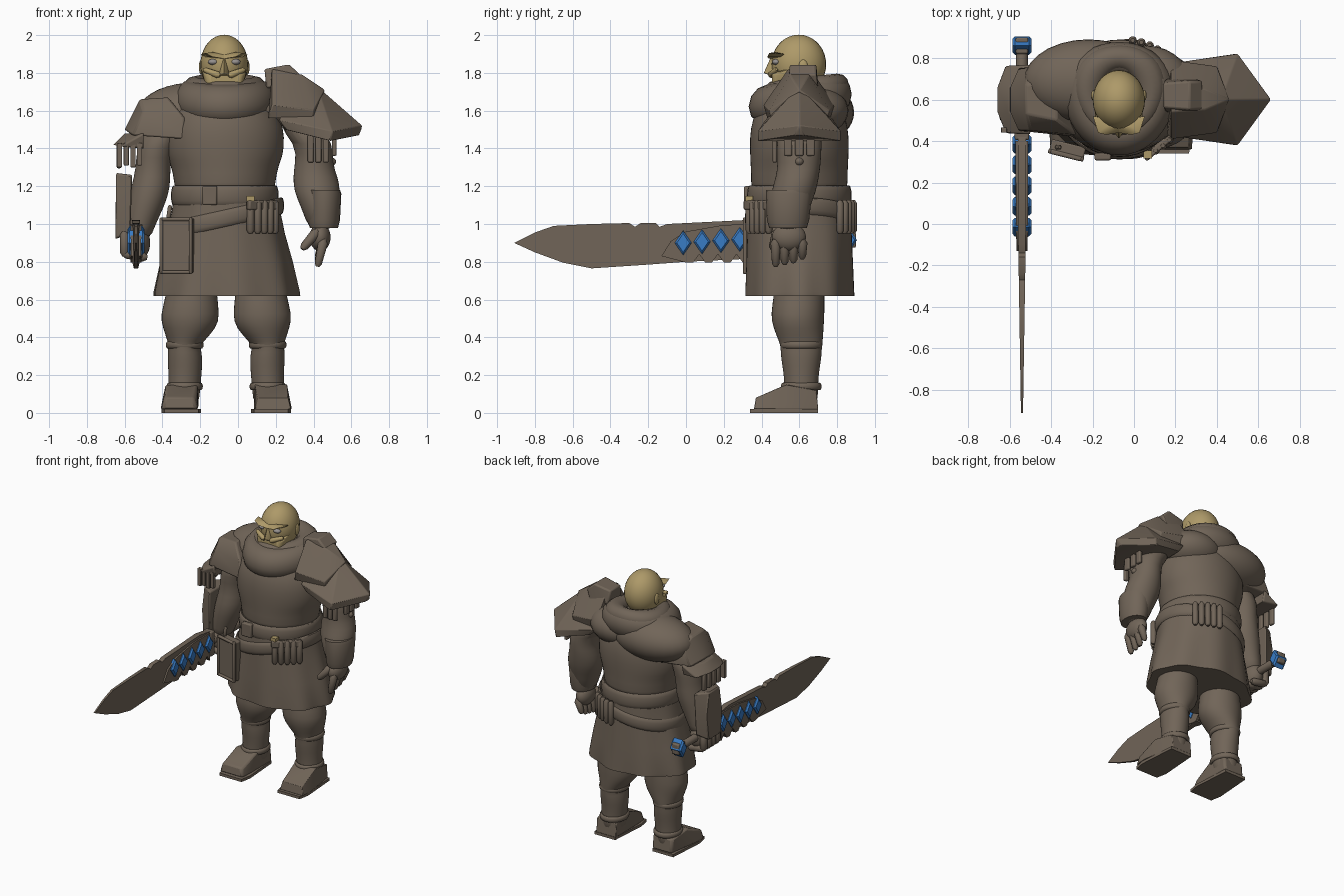
import bpy, bmesh
from math import sin, cos, pi, radians
from mathutils import Vector, Matrix

if "Cube" in bpy.data.objects:
    bpy.data.objects.remove(bpy.data.objects["Cube"], do_unlink=True)


def material(name, r, g, b):
    m = bpy.data.materials.new(name)
    m.use_nodes = True
    m.diffuse_color = (r, g, b, 1)
    m.node_tree.nodes["Principled BSDF"].inputs["Base Color"].default_value = (r, g, b, 1)
    return m


leather = material("brown leather", 0.165, 0.13, 0.098)
skin = material("tan skin", 0.42, 0.32, 0.14)
gem = material("blue crystal", 0.04, 0.2, 0.56)
eye_mat = material("grey eye", 0.3, 0.28, 0.27)
parts = []


def add(name, bm, mat=leather, bevel=0.0, subdiv=0):
    bmesh.ops.recalc_face_normals(bm, faces=bm.faces)
    mesh = bpy.data.meshes.new(name)
    bm.to_mesh(mesh)
    bm.free()
    mesh.materials.append(mat)
    ob = bpy.data.objects.new(name, mesh)
    bpy.context.collection.objects.link(ob)
    if bevel:
        mod = ob.modifiers.new("Bevel", "BEVEL")
        mod.width, mod.segments, mod.limit_method = bevel, 2, "ANGLE"
    if subdiv:
        ob.modifiers.new("Subdivision", "SUBSURF").levels = subdiv
        ob.modifiers[-1].render_levels = subdiv
    parts.append(ob)
    return ob


def bridge(bm, loops, closed=False):
    n = len(loops[0])
    for i in range(len(loops) if closed else len(loops) - 1):
        a, b = loops[i], loops[(i + 1) % len(loops)]
        for j in range(n):
            k = (j + 1) % n
            bm.faces.new((a[j], a[k], b[k], b[j]))


def loft(name, rings, mat=leather, n=20, folds=0.0, subdiv=1, matrix=None):
    """Stack of ellipses given as (z, x, y, x radius, y radius)."""
    bm, loops = bmesh.new(), []
    for i, (z, x, y, rx, ry) in enumerate(rings):
        f = folds * i / len(rings)
        loops.append([])
        for j in range(n):
            a = 2 * pi * j / n
            s = 1 + f * cos(a * 9) + f * sin(a * 5) / 2
            loops[-1].append(bm.verts.new((x + rx * s * cos(a), y + ry * s * sin(a), z)))
    bridge(bm, loops)
    bm.faces.new(loops[0])
    bm.faces.new(loops[-1])
    if matrix:
        bm.transform(matrix)
    return add(name, bm, mat, subdiv=subdiv)


def capsule(name, p, q, r, r2=None, mat=leather):
    p, q = Vector(p), Vector(q)
    d, r2 = q - p, r2 or r
    rings = [(-r * 0.8, r * 0.5), (0, r), (d.length, r2), (d.length + r2 * 0.8, r2 * 0.5)]
    m = Matrix.Translation(p) @ d.to_track_quat("Z", "Y").to_matrix().to_4x4()
    return loft(name, [(z, 0, 0, s, s) for z, s in rings], mat, 10, subdiv=0, matrix=m)


def ball(name, centre, size, mat=leather):
    bm = bmesh.new()
    bmesh.ops.create_uvsphere(bm, u_segments=28, v_segments=18, radius=1)
    bm.transform(Matrix.Translation(centre) @ Matrix.Diagonal((*size, 1)))
    return add(name, bm, mat)


def hull(name, points, mat=leather, bevel=0.0):
    bm = bmesh.new()
    for p in points:
        bm.verts.new(p)
    res = bmesh.ops.convex_hull(bm, input=bm.verts)
    loose = [v for v in bm.verts if not v.link_faces]
    bmesh.ops.delete(bm, geom=loose, context="VERTS")
    return add(name, bm, mat, bevel)


def box(name, centre, half, turn=0.0, mat=leather, bevel=0.008):
    bm = bmesh.new()
    bmesh.ops.create_cube(bm, size=2)
    bm.transform(Matrix.Translation(centre) @ Matrix.Rotation(radians(turn), 4, "Z")
                 @ Matrix.Diagonal((*half, 1)))
    return add(name, bm, mat, bevel)


def hoop(name, centre, rx, ry, w, h, slope_x=0.0, slope_y=0.0, wobble=0.0):
    bm, loops = bmesh.new(), []
    for i in range(40):
        a = 2 * pi * i / 40
        ww = w * (1 + wobble * sin(3 * a))
        loops.append([])
        for j in range(12):
            b = 2 * pi * j / 12
            x, y = (rx + ww * cos(b)) * cos(a), (ry + ww * cos(b)) * sin(a)
            z = h * sin(b) + slope_x * x + slope_y * y
            loops[-1].append(bm.verts.new(Vector(centre) + Vector((x, y, z))))
    bridge(bm, loops, closed=True)
    return add(name, bm)


CX, CY = -0.07, 0.6

# Torso, kilt and belts
loft("torso", [(z, CX, CY, rx, ry) for z, rx, ry in (
    (1.12, .27, .26), (1.22, .265, .255), (1.32, .29, .26), (1.36, .31, .262), (1.46, .32, .265),
    (1.56, .3, .25), (1.66, .22, .2), (1.75, .1, .1))], n=28)
loft("kilt", [(z, CX + 0.005, CY, rx, ry) for z, rx, ry in (
    (1.2, .27, .265), (1.08, .285, .27), (.95, .31, .275), (.8, .35, .28),
    (.64, .385, .285), (.62, .385, .285))], n=72, folds=0.03, subdiv=0)
hoop("main_belt", (CX, CY, 1.15), 0.27, 0.262, 0.015, 0.055)
hoop("slung_belt", (CX, CY, 1.03), 0.3, 0.275, 0.014, 0.045, slope_x=0.22)
box("belt_buckle", (-0.15, 0.325, 1.15), (0.04, 0.018, 0.05))

# Belt vials, front and back
for side, start in (("front", -66), ("back", 48)):
    for i in range(5):
        a = radians(start + 8 * i)
        x, y = CX + 0.01 + 0.31 * cos(a), CY + 0.29 * sin(a)
        capsule(f"{side}_vial", (x, y, 0.965), (x, y, 1.11), 0.02)
        if side == "front" and i == 0:
            box("vial_cap", (x, y, 1.135), (0.02, 0.02, 0.012), mat=skin, bevel=0)
a = radians(-50)
box("vial_strap", (CX + 0.31 * cos(a), CY + 0.29 * sin(a), 1.1), (0.1, 0.015, 0.025), 40)

# Hip case with a raised frame
box("hip_case", (-0.32, 0.36, 0.885), (0.085, 0.03, 0.145), -14)
for dx in (-1, 1):
    box("case_side", (-0.328 + dx * 0.077, 0.332 - dx * 0.019, 0.885), (0.009, 0.012, 0.15), -14)
for z in (0.745, 1.025):
    box("case_rail", (-0.328, 0.332, z), (0.08, 0.012, 0.01), -14)
capsule("case_loop", (-0.37, 0.37, 1.02), (-0.36, 0.37, 1.09), 0.012)

# Hood rolled around the neck, mantle over the back and right shoulder
hoop("hood_roll", (CX, 0.61, 1.655), 0.175, 0.18, 0.093, 0.105, slope_y=0.12, wobble=0.06)
hoop("hood_upper_fold", (CX, 0.64, 1.71), 0.155, 0.16, 0.07, 0.07, slope_y=0.1, wobble=0.1)
ball("mantle", (-0.22, 0.69, 1.59), (0.31, 0.2, 0.16))
ball("mantle_left", (0.06, 0.66, 1.6), (0.22, 0.2, 0.14))

# Head and face
HX = -0.073
ball("cranium", (HX, 0.597, 1.845), (0.126, 0.145, 0.157), skin)
loft("neck", [(1.6, HX, .6, .09, .09), (1.8, HX, .6, .09, .1)], skin, subdiv=0)
hull("jaw", [(HX + s * x, y, z) for s in (-1, 1) for x, y, z in (
    (.085, .455, 1.7), (.1, .6, 1.72), (.115, .49, 1.8), (.118, .62, 1.84), (.09, .455, 1.8))],
     skin, 0.015)
hull("throat_beard", [(HX + s * x, y, z) for s in (-1, 1) for x, y, z in (
    (.05, .385, 1.69), (.055, .47, 1.72), (.03, .37, 1.665), (.03, .46, 1.65))], skin)
hull("nose", [(HX, .45, 1.89), (HX, .41, 1.8), (HX - .03, .45, 1.785), (HX + .03, .45, 1.785),
              (HX, .5, 1.89)], skin, 0.004)
box("mouth_ridge", (HX, 0.455, 1.735), (0.05, 0.012, 0.009), mat=skin)
box("chin", (HX, 0.457, 1.71), (0.045, 0.014, 0.014), mat=skin)
for s in (-1, 1):
    hull("brow", [(HX + s * x, y, z) for x, y, z in (
        (0, .44, 1.875), (0, .46, 1.895), (.1, .44, 1.905), (.125, .52, 1.9), (.1, .5, 1.885),
        (.06, .43, 1.885), (.06, .47, 1.91), (0, .5, 1.88))], skin)
    ball("eye", (HX + s * 0.058, 0.478, 1.858), (0.028, 0.022, 0.016), eye_mat)
    capsule("cheek", (HX + s * .035, .45, 1.79), (HX + s * .1, .475, 1.815), 0.018, 0.014, skin)
    ball("ear", (HX + s * 0.122, 0.62, 1.83), (0.012, 0.025, 0.04), skin)

# Legs and boots
for s, label, x0 in ((-1, "right", -0.255), (1, "left", 0.13)):
    loft(label + "_leg", [(z, x0 + s * dx, y, rx, ry) for z, dx, y, rx, ry in (
        (.75, -.01, .6, .13, .13), (.62, -.01, .6, .135, .135), (.52, 0, .59, .16, .145),
        (.45, 0, .595, .145, .135), (.37, .025, .61, .09, .115), (.345, .03, .61, .085, .11),
        (.3, .025, .61, .095, .11), (.2, .025, .61, .088, .092), (.12, .03, .61, .085, .09),
        (.03, .035, .61, .085, .09))])
    for z, r in ((.36, .088), (.14, .084)):
        hoop(label + "_boot_cuff", (x0 + s * .027, .61, z), r, r + .012, .012, .02)
    fx = x0 + s * 0.045
    hull(label + "_foot", [(fx + d * x + s * lean, y, z) for d in (-1, 1) for x, y, z, lean in (
        (.095, .36, .02, .01), (.08, .37, .08, .01), (.075, .47, .115, 0), (.085, .53, .15, 0),
        (.08, .69, .12, -.01), (.08, .7, .02, -.01), (.1, .45, .02, .01))], bevel=0.025)
    hull(label + "_sole", [(fx + d * x, y, z) for d in (-1, 1) for z in (0, .02) for x, y in (
        (.09, .34), (.105, .42), (.085, .7))])

# Right arm gripping the sword
loft("right_arm", [(1.52, -.39, .6, .1, .11), (1.4, -.44, .6, .1, .12), (1.3, -.45, .6, .09, .1),
                   (1.2, -.46, .59, .105, .115), (1.1, -.485, .58, .1, .105),
                   (.98, -.52, .58, .075, .085), (.92, -.53, .58, .07, .08)])
hull("right_bracer", [(x, y, z) for x, w, z in (
    (-.645, .06, 1.27), (-.56, .12, 1.26), (-.65, .07, .92), (-.57, .11, .95), (-.645, .09, 1.1))
    for y in (.59 - w, .59 + w)], bevel=0.01)
ball("right_fist", (-0.535, 0.58, 0.9), (0.07, 0.1, 0.095))
for i in range(4):
    y = 0.5 + 0.05 * i
    capsule("right_finger", (-.6, y, .94), (-.6, y, .85), .026)
    capsule("right_fingertip", (-.59, y, .84), (-.5, y, .825), .025)

# Right shoulder plates and hanging tabs
hull("right_shoulder_plate", [(x, CY + s * w, z) for s in (-1, 1) for x, w, z in (
    (-.6, .06, 1.5), (-.56, .15, 1.47), (-.52, .07, 1.66), (-.37, .1, 1.67), (-.28, .17, 1.56),
    (-.28, .18, 1.45), (-.5, .15, 1.6))], bevel=0.01)
hull("right_lower_plate", [(x, CY + s * w, z) for s in (-1, 1) for x, w, z in (
    (-.66, .06, 1.42), (-.62, .165, 1.41), (-.6, .06, 1.48), (-.5, .17, 1.48), (-.5, .15, 1.4))],
     bevel=0.008)
for i in range(4):
    hull("right_tab", [(x, y, z) for x in (-.64 + .035 * i, -.613 + .035 * i)
                       for y in (.44, .465) for z in (1.3 + .01 * (i % 2), 1.43)], bevel=.004)
    box("right_side_tab", (-.63, .52 + .055 * i, 1.36), (.012, .02, .065))

# Left arm, bracer and hand
loft("left_arm", [(1.55, .3, .6, .12, .12), (1.42, .41, .6, .1, .12), (1.32, .4, .6, .1, .115),
                  (1.25, .41, .59, .12, .115), (1.17, .42, .57, .125, .12), (1.1, .43, .55, .1, .11),
                  (.95, .44, .54, .06, .08)])
loft("left_bracer", [(1.18, .45, .545, .09, .12), (1.16, .455, .545, .092, .122),
                     (1.02, .455, .54, .085, .112), (.98, .455, .54, .075, .1)], subdiv=0)
ball("left_elbow_stud", (.44, .6, 1.33), (.08, .035, .035))
ball("left_palm", (0.435, 0.545, 0.93), (0.055, 0.09, 0.075))
for i, drop in enumerate((.79, .8, .81, .83)):
    y = 0.475 + 0.047 * i
    capsule("left_finger", (.45, y, .9), (.425, y, drop), .027, .02)
capsule("left_thumb", (.41, .48, .95), (.35, .46, .88), .028, .022)

# Left layered pauldron
hull("left_pauldron_lower", [(x, CY + s * w, z) for s in (-1, 1) for x, w, z in (
    (.66, 0, 1.52), (.64, .02, 1.47), (.5, .22, 1.49), (.49, .22, 1.44), (.22, .18, 1.55),
    (.25, .17, 1.5), (.42, 0, 1.73), (.25, 0, 1.75))], bevel=0.006)
hull("left_pauldron_upper", [(x, CY + s * w, z) for s in (-1, 1) for x, w, z in (
    (.46, 0, 1.71), (.4, .16, 1.6), (.18, .19, 1.63), (.16, .17, 1.56), (.18, .06, 1.82),
    (.34, .05, 1.79), (.4, .15, 1.56))], bevel=0.006)
hull("left_pauldron_crest", [(x, .62 + s * w, z) for s in (-1, 1) for x, w, z in (
    (.14, .06, 1.82), (.15, .08, 1.72), (.27, .07, 1.845), (.33, .07, 1.79), (.3, .08, 1.72))],
     bevel=0.01)
for i in range(3):
    box("left_tab", (.385 + .04 * i, .47, 1.4), (.016, .012, .075))
    box("left_side_tab", (.51, .54 + .06 * i, 1.41), (.012, .022, .05))


# Sword
def blade(name, outline, half):
    bm, loops = bmesh.new(), []
    for s in (-1, 1):
        loops.append([bm.verts.new((-.54 + s * half * min(1, .25 + (y + .91) * 0.8), y, z))
                      for y, z in outline])
        bm.faces.new(loops[-1])
    bridge(bm, loops)
    return add(name, bm)


blade("sword_blade", [(-.91, .9), (-.8, .955), (-.7, .99), (-.5, 1.0), (-.3, 1.005), (-.27, .985),
                      (-.24, 1.005), (-.16, 1.005), (-.14, .985), (-.1, 1.0), (.3, 1.02), (.42, 1.0),
                      (.42, .82), (0, .8), (-.2, .785), (-.5, .765), (-.65, .795), (-.8, .85)], .02)
teeth = [(0.4 - 0.033 * i, 0.84 if i % 3 == 1 else 0.795) for i in range(13)]
blade("sword_spine_plate", [(-.13, .83), (-.08, .91), (0, .96), (.2, .995), (.4, 1.0)] + teeth, .03)
capsule("sword_grip", (-.54, .4, .91), (-.54, .86, .915), .028)
box("sword_guard", (-.54, .43, .91), (.035, .025, .09))
box("pommel_core", (-.54, .86, .915), (.03, .04, .04))
for i in range(6):
    y = -0.015 + 0.1 * i if i < 5 else 0.86
    z = 0.9 + 0.006 * i if i < 5 else 0.915
    hull("blue_gem", [(-.54 + s * t, y + c * .045 * k, z + d * .065 * k) for s in (-1, 1)
                      for t, k in ((.034, 1), (.045, .75))
                      for c, d in ((1, 0), (-1, 0), (0, 1), (0, -1))], gem)

# Smooth shading with sharp creases kept
bpy.ops.object.select_all(action="DESELECT")
for ob in parts:
    ob.select_set(True)
bpy.context.view_layer.objects.active = parts[0]
bpy.ops.object.shade_smooth_by_angle(angle=radians(38))
